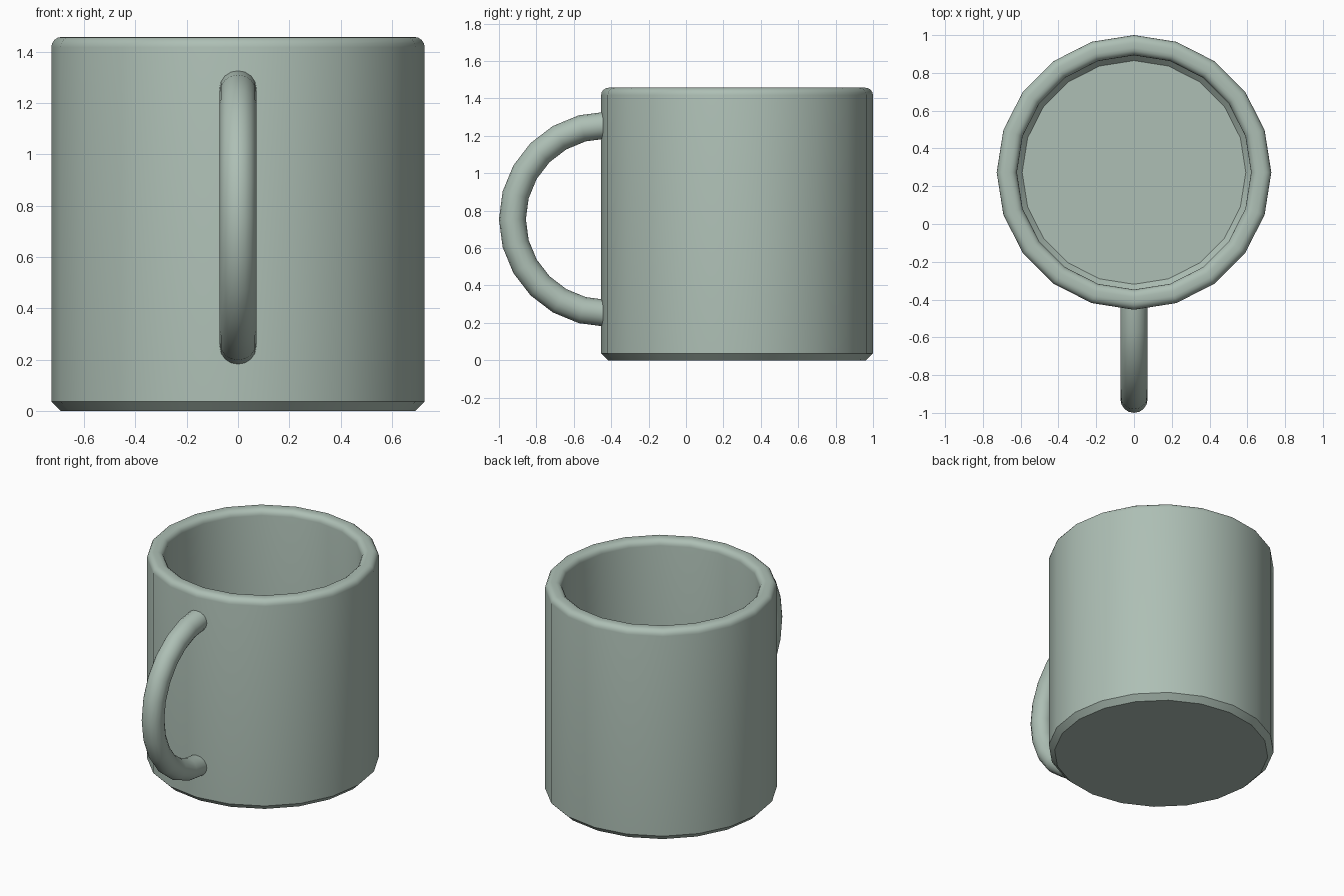
import bpy, bmesh
from math import sin, cos, pi, radians
from mathutils import Vector

if "Cube" in bpy.data.objects:
    bpy.data.objects.remove(bpy.data.objects["Cube"])

MUG_Y = 0.273

# Grey-green glaze
glaze = bpy.data.materials.new("glaze")
glaze.diffuse_color = (0.42, 0.52, 0.46, 1)
glaze.use_nodes = True
glaze.node_tree.nodes["Principled BSDF"].inputs["Base Color"].default_value = glaze.diffuse_color


def spin_object(name, points, closed, center, axis, angle, steps, cap=False):
    """Spin a profile around an axis into a smooth-shaded object."""
    bm = bmesh.new()
    verts = [bm.verts.new(p) for p in points]
    edges = [bm.edges.new(pair) for pair in zip(verts, verts[1:])]
    if closed:
        edges.append(bm.edges.new((verts[-1], verts[0])))
    bmesh.ops.spin(bm, geom=verts + edges, cent=center, axis=axis,
                   angle=angle, steps=steps)
    bmesh.ops.remove_doubles(bm, verts=bm.verts, dist=1e-4)
    if cap:
        bmesh.ops.holes_fill(bm, edges=[e for e in bm.edges if e.is_boundary])
    bmesh.ops.recalc_face_normals(bm, faces=bm.faces)
    mesh = bpy.data.meshes.new(name)
    bm.to_mesh(mesh)
    bm.free()
    mesh.materials.append(glaze)
    obj = bpy.data.objects.new(name, mesh)
    bpy.context.collection.objects.link(obj)
    bpy.ops.object.select_all(action='DESELECT')
    obj.select_set(True)
    bpy.context.view_layer.objects.active = obj
    bpy.ops.object.shade_smooth_by_angle(angle=radians(35))
    return obj


# Cup: 20-sided, chamfered base, rounded rim, hollow with chamfered floor
R_OUT, R_IN, TOP, FILLET = 0.727, 0.62, 1.457, 0.04
profile = [(0.69, 0), (R_OUT, 0.037)]
for i in range(5):
    a = i * pi / 8
    profile.append((R_OUT - FILLET + FILLET * cos(a), TOP - FILLET + FILLET * sin(a)))
for i in range(5):
    a = pi / 2 + i * pi / 8
    profile.append((R_IN + FILLET + FILLET * cos(a), TOP - FILLET + FILLET * sin(a)))
profile += [(R_IN, 0.135), (0.592, 0.105)]
# The two open rings left by the spin become the floor and the underside
spin_object("cup", [(r, MUG_Y, z) for r, z in profile], False,
            (0, MUG_Y, 0), (0, 0, 1), 2 * pi, 20, cap=True)

# Handle: half ring of round section, ends buried in the cup wall
ARC_Y, ARC_Z, ARC_R, TUBE = -0.425, 0.754, 0.503, 0.072
section = [Vector((TUBE * cos(i * pi / 8), ARC_Y, ARC_Z + ARC_R + TUBE * sin(i * pi / 8)))
           for i in range(16)]
spin_object("handle", section, True, (0, ARC_Y, ARC_Z), (1, 0, 0), pi, 12, cap=True)
